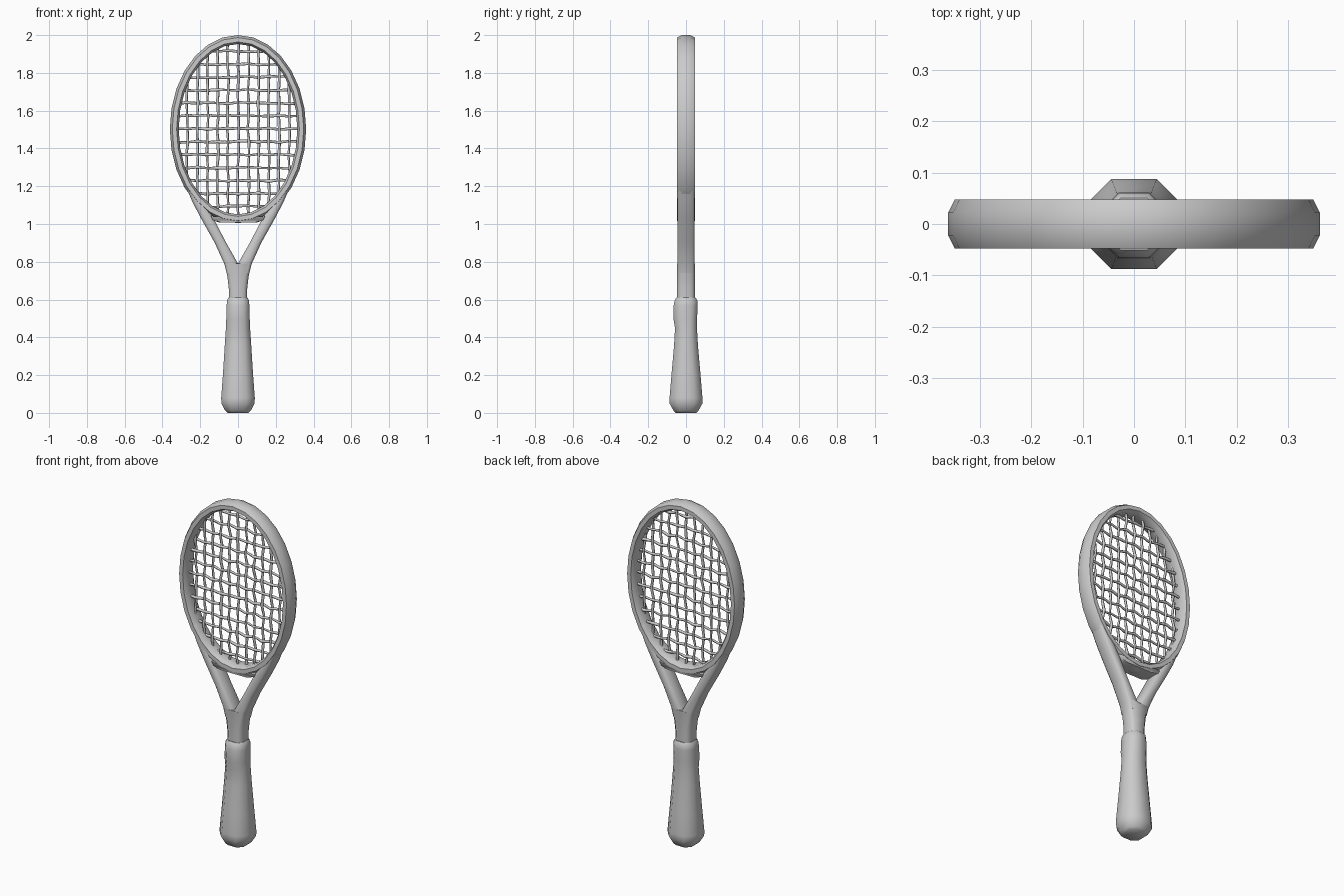
import bpy, bmesh, math, random
from mathutils import Vector

if "Cube" in bpy.data.objects:
    bpy.data.objects.remove(bpy.data.objects["Cube"])

random.seed(4)
grey = bpy.data.materials.new("light grey")
grey.diffuse_color = (0.6, 0.6, 0.6, 1)
grey.use_nodes = True
grey.node_tree.nodes["Principled BSDF"].inputs["Base Color"].default_value = grey.diffuse_color


def loft(bm, rings, closed=False):
    """Skin a list of equal point rings, capping the ends of an open run."""
    vs = [[bm.verts.new(p) for p in r] for r in rings]
    n = len(vs[0])
    for i in range(len(vs) if closed else len(vs) - 1):
        a, b = vs[i], vs[(i + 1) % len(vs)]
        for j in range(n):
            k = (j + 1) % n
            bm.faces.new((a[j], a[k], b[k], b[j]))
    if not closed:
        bm.faces.new(vs[0])
        bm.faces.new(vs[-1])


def finish(bm, name, angle=50):
    bmesh.ops.recalc_face_normals(bm, faces=bm.faces)
    me = bpy.data.meshes.new(name)
    bm.to_mesh(me)
    bm.free()
    ob = bpy.data.objects.new(name, me)
    bpy.context.collection.objects.link(ob)
    me.materials.append(grey)
    bpy.ops.object.select_all(action='DESELECT')
    ob.select_set(True)
    bpy.context.view_layer.objects.active = ob
    bpy.ops.object.shade_smooth_by_angle(angle=math.radians(angle))
    return ob


def octagon(x0, x1, hy, z, c, cy=0.0):
    """Chamfered rectangle lying flat at height z."""
    return [(x0 + c, cy - hy, z), (x1 - c, cy - hy, z), (x1, cy - hy + c, z), (x1, cy + hy - c, z),
            (x1 - c, cy + hy, z), (x0 + c, cy + hy, z), (x0, cy + hy - c, z), (x0, cy - hy + c, z)]


# Head hoop: chamfered band swept round an oval
CZ, HX, HZ, DEPTH = 1.502, 0.361, 0.498, 0.048
profile = [(0, -0.022), (0, 0.022), (0.013, DEPTH), (0.036, DEPTH),
           (0.047, 0.03), (0.047, -0.03), (0.036, -DEPTH), (0.013, -DEPTH)]
bm = bmesh.new()
rings = []
for i in range(28):
    t = 2 * math.pi * i / 28
    rings.append([((HX - d) * math.sin(t), y, CZ + (HZ - d) * math.cos(t)) for d, y in profile])
loft(bm, rings, closed=True)
finish(bm, "head_hoop")

# Two arms that join the hoop to the throat: z, inner x, outer x
ARM = [(1.26, .268, .300), (1.12, .185, .243), (1.03, .130, .196),
       (0.90, .062, .123), (0.79, .000, .073), (0.74, -.010, .060)]
for side, name in ((-1, "left_arm"), (1, "right_arm")):
    bm = bmesh.new()
    loft(bm, [[(side * x, y, zz) for x, y, zz in octagon(a, b, 0.046, z, 0.013)] for z, a, b in ARM])
    finish(bm, name)

# Throat between the arms and the grip
bm = bmesh.new()
loft(bm, [octagon(-w, w, h, z, 0.018) for z, w, h in
          [(0.56, .047, .047), (0.66, .049, .047), (0.72, .056, .047), (0.79, .070, .0465)]])
finish(bm, "throat")

# Flared eight-sided grip: z, half width, half depth, y shift
GRIP = [(0.0, .055, .055, 0), (0.012, .068, .066, 0), (0.05, .088, .087, 0), (0.08, .089, .087, 0),
        (0.20, .080, .077, 0), (0.36, .070, .063, 0), (0.45, .064, .058, 0),
        (0.50, .062, .063, -.004), (0.57, .060, .063, -.002), (0.595, .058, .060, 0), (0.61, .050, .051, 0)]
bm = bmesh.new()
loft(bm, [octagon(-w, w, h, z, w * 0.5, cy) for z, w, h, cy in GRIP])
finish(bm, "grip")

# Woven strings: thin square tubes that bob over and under one another
XS = [-0.27 + 0.054 * i for i in range(11)]
ZS = [1.092 + 0.0685 * i for i in range(13)]
IX, IZ = HX - 0.03, HZ - 0.03


def string(bm, fixed, crossings, upright, phase):
    half = (IZ * math.sqrt(1 - (fixed / IX) ** 2) if upright
            else IX * math.sqrt(1 - ((fixed - CZ) / IZ) ** 2))
    mid = CZ if upright else 0
    stops = [(mid - half, 0)]
    for i, s in enumerate(crossings):
        if abs(s - mid) < half - 0.015:
            stops.append((s, 0.007 * (-1) ** (i + phase)))
    stops.append((mid + half, 0))
    rings = []
    for s, y in stops:
        f = fixed + random.uniform(-0.004, 0.004)
        r = random.uniform(0.006, 0.009)
        ring = []
        for k in range(5):
            a = 2 * math.pi * k / 5
            u, v = f + r * math.cos(a), y + r * math.sin(a)
            ring.append((u, v, s) if upright else (s, v, u))
        rings.append(ring)
    loft(bm, rings)


bm = bmesh.new()
for i, x in enumerate(XS):
    string(bm, x, ZS, True, i)
finish(bm, "main_strings", 80)
bm = bmesh.new()
for i, z in enumerate(ZS):
    string(bm, z, XS, False, i + 1)
finish(bm, "cross_strings", 80)

# Small bridge block thickening the foot of the hoop
bm = bmesh.new()
loft(bm, [octagon(-w, w, 0.046, z, 0.012) for z, w in [(1.008, .10), (1.022, .14), (1.04, .15)]])
finish(bm, "hoop_bridge")
